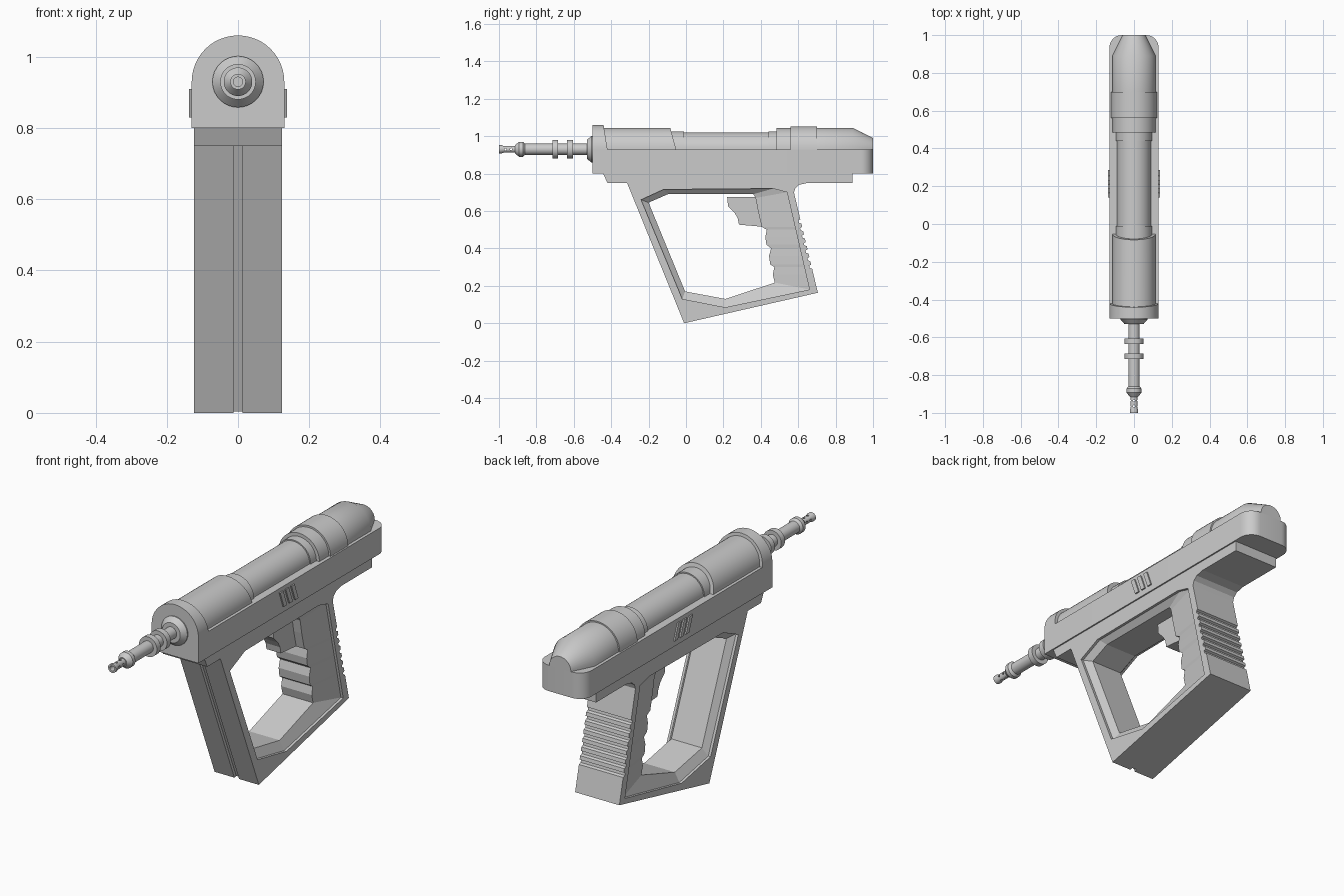
import bpy, bmesh, math

if "Cube" in bpy.data.objects:
    bpy.data.objects.remove(bpy.data.objects["Cube"])

AXIS_Z = 0.93  # height of the barrel axis


def finish(name, bm, smooth=False):
    bmesh.ops.remove_doubles(bm, verts=bm.verts, dist=1e-5)
    bmesh.ops.recalc_face_normals(bm, faces=bm.faces)
    me = bpy.data.meshes.new(name)
    bm.to_mesh(me)
    bm.free()
    ob = bpy.data.objects.new(name, me)
    bpy.context.collection.objects.link(ob)
    if smooth:
        bpy.ops.object.select_all(action='DESELECT')
        ob.select_set(True)
        bpy.context.view_layer.objects.active = ob
        bpy.ops.object.shade_smooth_by_angle(angle=math.radians(30))
    return ob


def prism(name, loops, a, b, axis='x', smooth=False):
    """Extrude a 2D outline (plus optional hole loops) from a to b along an axis."""
    place = {'x': lambda u, v, h: (h, u, v),
             'y': lambda u, v, h: (u, h, v),
             'z': lambda u, v, h: (u, v, h)}[axis]
    bm = bmesh.new()
    edges, twin, sides = [], {}, []
    for pts in loops:
        lo = [bm.verts.new(place(u, v, a)) for u, v in pts]
        hi = [bm.verts.new(place(u, v, b)) for u, v in pts]
        twin.update(zip(lo, hi))
        for i in range(len(lo)):
            j = (i + 1) % len(lo)
            edges.append(bm.edges.new((lo[i], lo[j])))
            sides.append((lo[i], lo[j], hi[j], hi[i]))
    bmesh.ops.triangle_fill(bm, use_beauty=True, edges=edges)
    for f in list(bm.faces):
        bm.faces.new([twin[v] for v in f.verts])
    for s in sides:
        bm.faces.new(s)
    return finish(name, bm, smooth)


def lathe(name, profile, half=False, n=32):
    """Turn (y, radius) points around the barrel axis; half keeps the top only."""
    bm = bmesh.new()
    count = n // 2 + 1 if half else n
    rings = []
    for y, r in profile:
        rings.append([bm.verts.new((r * math.cos(2 * math.pi * k / n), y,
                                    AXIS_Z + r * math.sin(2 * math.pi * k / n)))
                      for k in range(count)])
    for p, q in zip(rings, rings[1:]):
        for k in range(count - 1 if half else count):
            m = (k + 1) % count
            bm.faces.new((p[k], p[m], q[m], q[k]))
    return finish(name, bm, True)


def cut(ob, cutter):
    mod = ob.modifiers.new('cut', 'BOOLEAN')
    mod.operation, mod.solver, mod.object = 'DIFFERENCE', 'EXACT', cutter
    dg = bpy.context.evaluated_depsgraph_get()
    me = bpy.data.meshes.new_from_object(ob.evaluated_get(dg))
    ob.modifiers.clear()
    ob.data = me
    bpy.data.objects.remove(cutter)


# Lower frame: leg, base and ridged grip back as one outline with a window
back = [(0.577, 0.70)]
for k in range(7):
    for dt, inset in ((0, 0), (0.01, 0.012), (0.032, 0.012), (0.042, 0)):
        t = 0.27 + 0.075 * k + dt
        back.append((0.577 + 0.128 * t - inset, 0.70 - 0.537 * t))
back.append((0.705, 0.163))
outline = [(-0.443, 0.80), (-0.42, 0.75), (-0.315, 0.75), (-0.01, 0.0)] + back[::-1] + [
    (0.585, 0.722), (0.605, 0.74), (0.65, 0.75), (0.89, 0.75), (0.89, 0.80)]
window = [(-0.24, 0.66), (-0.12, 0.715), (0.465, 0.72), (0.54, 0.70),
          (0.66, 0.18), (0.21, 0.085), (-0.02, 0.13)]
frame = prism('lower_frame', [outline, window], -0.123, 0.123)

# Groove down the front of the leg
groove = prism('groove_cutter', [[(-0.42, 0.749), (-0.299, 0.749), (0.026, -0.05), (-0.12, -0.05)]],
               -0.013, 0.013)
groove.hide_render = True
cut(frame, groove)

# Window lining: bevelled border with finger grooves on the grip
fingers = [(0.385, 0.60), (0.405, 0.515), (0.432, 0.50), (0.424, 0.46), (0.43, 0.42),
           (0.455, 0.40), (0.444, 0.36), (0.45, 0.315), (0.472, 0.30), (0.464, 0.26)]
pairs = [((-0.20, 0.645), window[0]), ((-0.096, 0.69), window[1]),
         ((0.36, 0.69), window[2]), ((0.372, 0.67), window[3])]
pairs += [((y, z), (0.54 + (0.70 - z) / 0.52 * 0.12, z)) for y, z in fingers]
pairs += [((0.475, 0.217), window[4]), ((0.21, 0.13), window[5]), ((-0.005, 0.17), window[6])]
bm = bmesh.new()
rings = [[bm.verts.new((x, *p[side])) for p in pairs]
         for x, side in ((0.11, 1), (0.085, 0), (-0.085, 0), (-0.11, 1))]
for p, q in zip(rings, rings[1:]):
    for i in range(len(p)):
        j = (i + 1) % len(p)
        bm.faces.new((p[i], p[j], q[j], q[i]))
finish('window_lining', bm)

# Trigger
prism('trigger', [[(0.22, 0.675), (0.38, 0.675), (0.42, 0.515), (0.283, 0.527), (0.277, 0.56),
                   (0.26, 0.59), (0.225, 0.625)]], -0.04, 0.04)

# Upper body slab with rounded rear corners
R = 0.065
arc = [(0.13 - R + R * math.cos(a), 1 - R + R * math.sin(a))
       for a in (math.pi / 2 * i / 8 for i in range(9))]
slab = [(-0.13, -0.46), (0.13, -0.46)] + arc + [(-x, y) for x, y in arc[::-1]]
prism('body_slab', [slab], 0.80, 0.93, 'z', True)

# Arched front plate, leaning back edge
arch = [(0.13 * math.cos(math.pi * i / 24), AXIS_Z + 0.13 * math.sin(math.pi * i / 24))
        for i in range(25)]
plate = prism('front_plate', [[(-0.13, 0.80), (0.13, 0.80)] + arch], -0.50, -0.42, 'y', True)
for v in plate.data.vertices:
    if v.co.y > -0.45:
        v.co.y -= 0.16 * max(0, v.co.z - AXIS_Z)

# Barrel housing on top of the slab
sleeve = lathe('front_sleeve', [(-0.46, 0), (-0.46, 0.115), (-0.053, 0.115), (-0.053, 0.08)], True, 48)
for v in sleeve.data.vertices:
    if v.co.y > -0.1:
        v.co.y -= 0.27 * (v.co.z - AXIS_Z)
lathe('middle_tube', [(-0.10, 0.096), (-0.01, 0.096), (-0.01, 0.09), (0.44, 0.09),
                      (0.44, 0.096), (0.49, 0.096)], True, 48)
lathe('rear_housing', [(0.485, 0.08), (0.485, 0.113), (0.56, 0.113), (0.56, 0.122), (0.70, 0.122),
                       (0.70, 0.115), (0.89, 0.115), (1.0, 0.06), (1.0, 0)], True, 48)

# Nozzle: flange, thin barrel, two rings and a collar
barrel = [(-0.49, 0), (-0.49, 0.072), (-0.505, 0.072), (-0.53, 0.05), (-0.53, 0.03)]
for y in (-0.605, -0.685):
    barrel += [(y, 0.03), (y, 0.05), (y - 0.03, 0.05), (y - 0.03, 0.03)]
barrel += [(-0.86, 0.03), (-0.872, 0.04), (-0.892, 0.04), (-0.915, 0.022), (-0.915, 0)]
lathe('nozzle_barrel', barrel)

# Hollow tip with small vent holes
tip = lathe('nozzle_tip', [(-0.90, 0), (-0.90, 0.018), (-0.975, 0.018), (-0.985, 0.022), (-1.0, 0.022),
                           (-1.0, 0.013), (-0.92, 0.013), (-0.92, 0)], n=24)
for y in (-0.935, -0.965):
    for axis, c in (('x', (y, AXIS_Z)), ('z', (0, y))):
        dot = [(c[0] + 0.006 * math.cos(math.pi * i / 4), c[1] + 0.006 * math.sin(math.pi * i / 4))
               for i in range(8)]
        mid = 0 if axis == 'x' else AXIS_Z
        hole = prism('vent_cutter', [dot], mid - 0.05, mid + 0.05, axis)
        hole.hide_render = True
        cut(tip, hole)

# Three slanted slats on each side
for side, s in (('left', -1), ('right', 1)):
    for i in range(3):
        y = 0.14 + 0.045 * i
        prism(f'{side}_slat_{i + 1}', [[(y, 0.91), (y + 0.025, 0.91), (y + 0.055, 0.83), (y + 0.03, 0.83)]],
              s * 0.125, s * 0.137)
